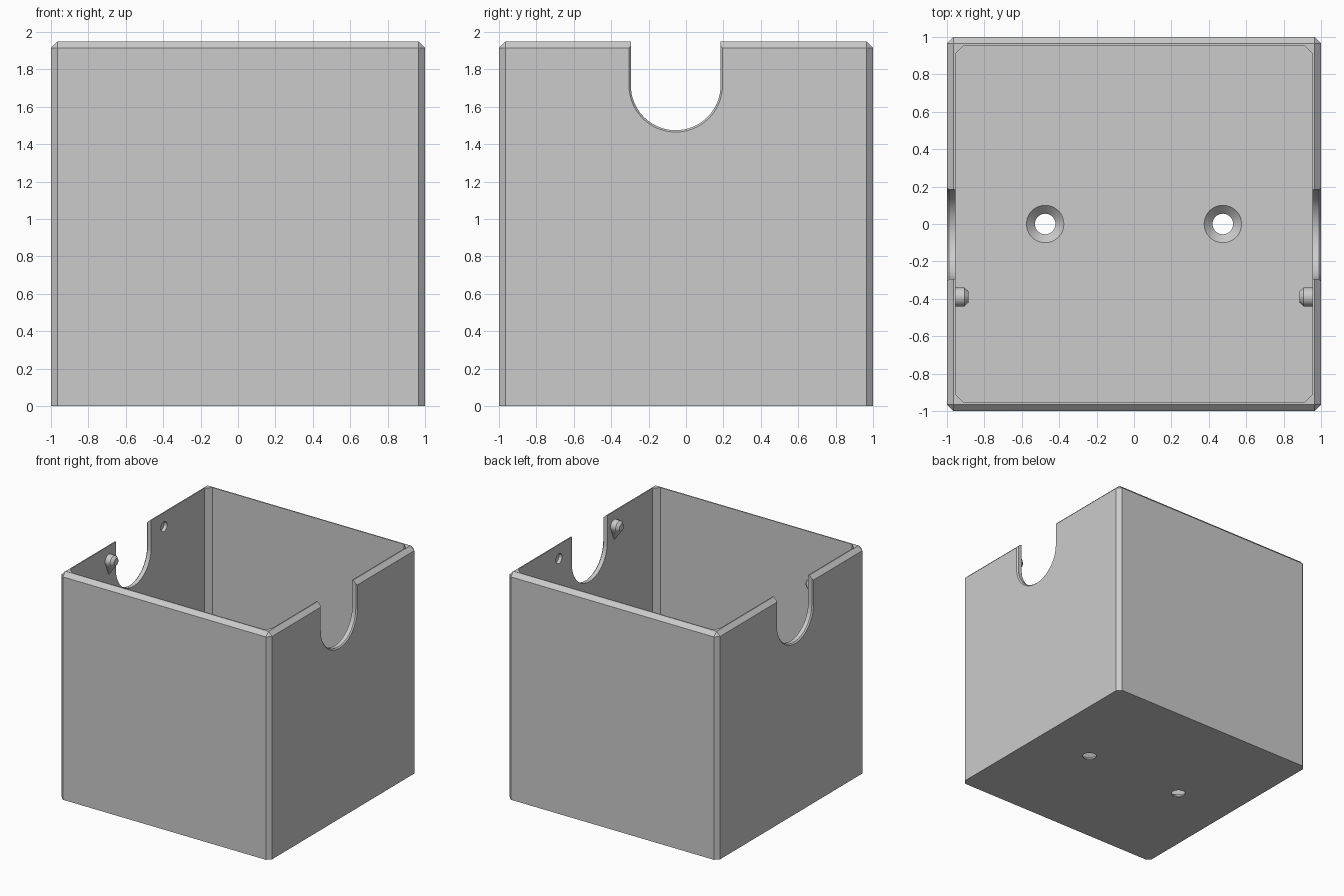
import bpy, bmesh
from math import pi, cos, sin, radians

if "Cube" in bpy.data.objects:
    bpy.data.objects.remove(bpy.data.objects["Cube"])

WALL_IN, FLOOR, TOP, CH = 0.955, 0.05, 1.95, 0.035
PEG_Z = 1.83


def finish(name, bm):
    bmesh.ops.recalc_face_normals(bm, faces=bm.faces)
    me = bpy.data.meshes.new(name)
    bm.to_mesh(me)
    bm.free()
    ob = bpy.data.objects.new(name, me)
    bpy.context.collection.objects.link(ob)
    return ob


def loft(name, rings):
    """Closed solid through rings of equal point count."""
    bm = bmesh.new()
    vs = [[bm.verts.new(p) for p in r] for r in rings]
    n = len(rings[0])
    for a, b in zip(vs, vs[1:]):
        for i in range(n):
            j = (i + 1) % n
            bm.faces.new((a[i], a[j], b[j], b[i]))
    bm.faces.new(vs[0][::-1])
    bm.faces.new(vs[-1])
    return finish(name, bm)


def octagon(h, c, z):
    k = h - c
    return [(h, -k, z), (h, k, z), (k, h, z), (-k, h, z),
            (-h, k, z), (-h, -k, z), (-k, -h, z), (k, -h, z)]


def circle_x(x, y, z, r, n=32):
    return [(x, y + r * cos(2 * pi * i / n), z + r * sin(2 * pi * i / n)) for i in range(n)]


def circle_z(x, y, z, r, n=48):
    return [(x + r * cos(2 * pi * i / n), y + r * sin(2 * pi * i / n), z) for i in range(n)]


def u_shape(x, r, y=-0.055, z=1.715, n=32):
    arc = [(x, y + r * cos(pi + pi * i / n), z + r * sin(pi + pi * i / n)) for i in range(n + 1)]
    return arc + [(x, y + r, 2.2), (x, y - r, 2.2)]


def hull(name, pts):
    bm = bmesh.new()
    for p in pts:
        bm.verts.new(p)
    res = bmesh.ops.convex_hull(bm, input=bm.verts[:])
    junk = {v for v in res["geom_interior"] + res["geom_unused"]
            if isinstance(v, bmesh.types.BMVert)}
    bmesh.ops.delete(bm, geom=list(junk), context='VERTS')
    bmesh.ops.dissolve_limit(bm, angle_limit=radians(1), verts=bm.verts[:], edges=bm.edges[:])
    return finish(name, bm)


# chamfered outer block
k = 1 - CH
box = hull("box_body", octagon(1, CH, 0) + octagon(1, CH, TOP - CH)
           + [(sx * k, sy * k, TOP) for sx in (-1, 1) for sy in (-1, 1)])

# cavity
cutters = [loft("cavity_cutter", [octagon(WALL_IN, 0.045, FLOOR), octagon(WALL_IN, 0.045, 2.2)])]

for s in (-1, 1):
    # rounded notch with outer chamfer, blind latch hole, countersunk floor hole
    cutters.append(loft("notch_cutter", [u_shape(s * x, r) for x, r in
                                         ((0.9, 0.24), (0.99, 0.24), (1.02, 0.27))]))
    cutters.append(loft("latch_hole_cutter", [circle_x(s * x, 0.36, PEG_Z, 0.042)
                                              for x in (0.93, 0.985)]))
    cutters.append(loft("screw_hole_cutter", [circle_z(s * 0.475, 0, z, r) for z, r in
                                              ((-0.1, 0.055), (0.005, 0.055), (0.06, 0.11))]))

for c in cutters:
    c.hide_render = True
    m = box.modifiers.new("cut", 'BOOLEAN')
    m.operation, m.solver, m.object = 'DIFFERENCE', 'EXACT', c

# apply cuts and drop the cutters
bpy.context.view_layer.objects.active = box
for m in list(box.modifiers):
    bpy.ops.object.modifier_apply(modifier=m.name)
for c in cutters:
    bpy.data.objects.remove(c, do_unlink=True)

# latch pegs with a pointed support below
parts = [box]
for s, side in ((-1, "left"), (1, "right")):
    pts = []
    for x, r in ((0.96, 0.05), (0.907, 0.05), (0.885, 0.03)):
        pts += circle_x(s * x, -0.39, PEG_Z, r)
    pts.append((s * 0.96, -0.39, PEG_Z - 0.13))
    parts.append(hull(side + "_latch_peg", pts))

# smooth round surfaces, sharp edges kept
for ob in parts:
    bpy.ops.object.select_all(action='DESELECT')
    ob.select_set(True)
    bpy.context.view_layer.objects.active = ob
    bpy.ops.object.shade_smooth_by_angle(angle=radians(25))
